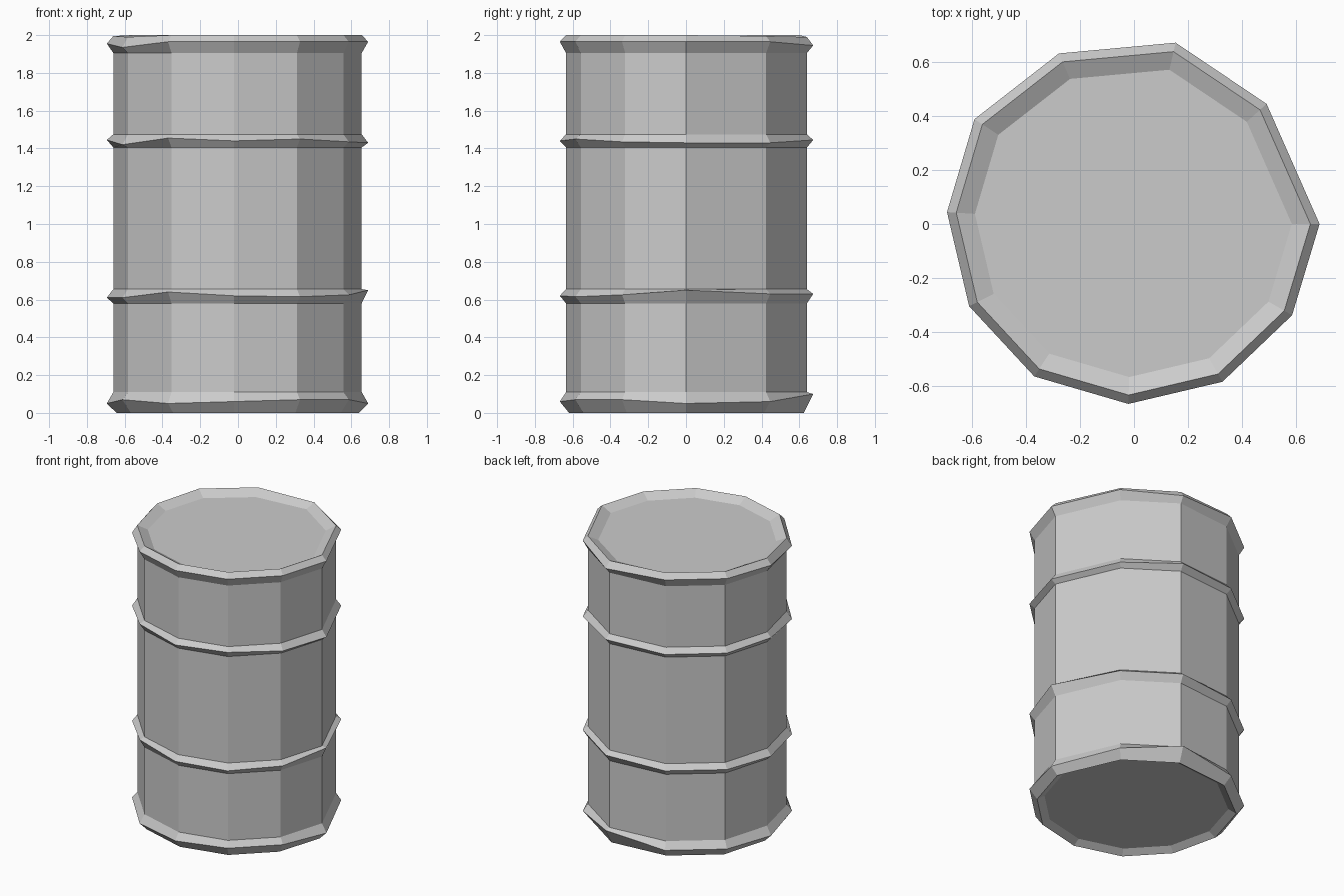
import bpy, bmesh

if "Cube" in bpy.data.objects:
    bpy.data.objects.remove(bpy.data.objects["Cube"])

# Slightly uneven eleven-sided body outline, counter-clockwise from the right
OUTLINE = [(0.655, 0.0), (0.468, 0.424), (0.147, 0.64), (-0.265, 0.602),
           (-0.563, 0.37), (-0.66, 0.042), (-0.582, -0.29), (-0.352, -0.538),
           (-0.02, -0.635), (0.312, -0.557), (0.558, -0.322)]
N = len(OUTLINE)

# Hand-made wobble (hundredths of a unit) of each ridge, per side
WOBBLE = {
    "base": [-1, 0, 4, 0, 0, -1, 1, -1, 0, 1, 1],
    "low": [3, 1, 1, 0, 0, -1, -1, 2, 0, -0.5, 0.5],
    "high": [-1, -1, 0.5, 0, 0, 0.5, -2, 1.5, 0, 1, -0.5],
    "rim": [0, 0, -2, 0, 0, -1, -3, 0, 0, 0, 0],
    "lip": [0, -0.5, -1, 0, 0, -0.5, -1, 0, 0, 0, 0],
}

# Profile from the recessed bottom to the recessed lid: scale, height, wobble
PROFILE = [(0.90, 0.03, None), (0.975, 0.0, None),
           (1.052, 0.06, "base"), (1.0, 0.11, None),
           (1.0, 0.58, None), (1.052, 0.62, "low"), (1.0, 0.655, None),
           (1.0, 1.405, None), (1.052, 1.44, "high"), (1.0, 1.475, None),
           (1.0, 1.905, None), (1.052, 1.965, "rim"),
           (1.0, 2.0, "lip"), (0.895, 1.963, None)]


def loft(name, profile):
    bm = bmesh.new()
    rings = []
    for s, z, key in profile:
        dz = WOBBLE[key] if key else [0] * N
        rings.append([bm.verts.new((x * s, y * s, z + d / 100))
                      for (x, y), d in zip(OUTLINE, dz)])
    for a, b in zip(rings, rings[1:]):
        for i in range(N):
            j = (i + 1) % N
            bm.faces.new((a[i], a[j], b[j], b[i]))
    # Bottom plate and lid
    bm.faces.new(rings[0][::-1])
    bm.faces.new(rings[-1])
    mesh = bpy.data.meshes.new(name)
    bm.to_mesh(mesh)
    bm.free()
    obj = bpy.data.objects.new(name, mesh)
    bpy.context.collection.objects.link(obj)
    return obj


# Drum with rims, two hoops and recessed ends
loft("barrel", PROFILE)
